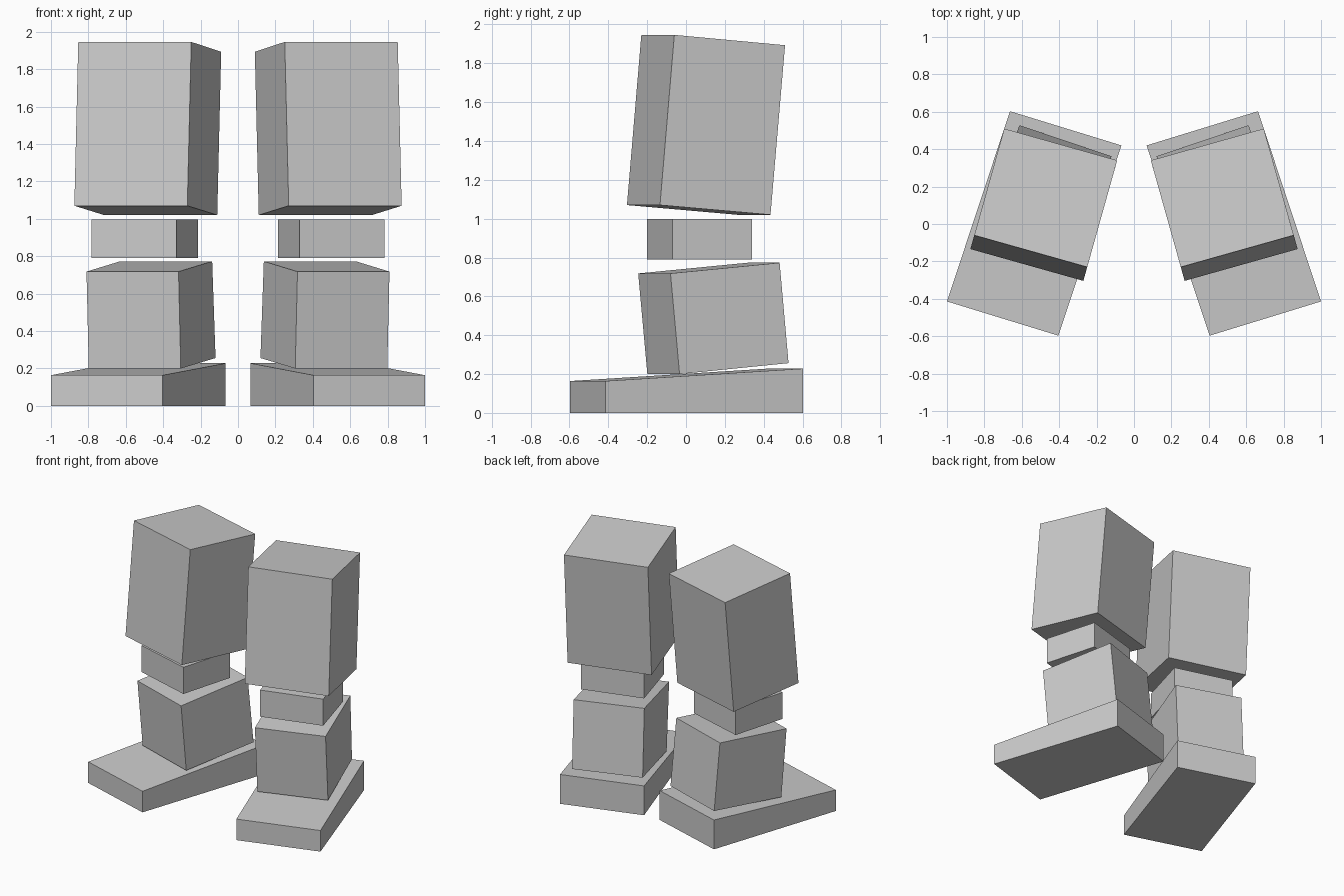
import bpy
import bmesh
from mathutils import Vector

if "Cube" in bpy.data.objects:
    bpy.data.objects.remove(bpy.data.objects["Cube"])


def block(name, side_profile, width):
    """Extrude an inner-side outline outwards along width; mirror for the other leg."""
    bm = bmesh.new()
    face = bm.faces.new([bm.verts.new(p) for p in side_profile])
    out = bmesh.ops.extrude_face_region(bm, geom=[face], use_keep_orig=True)
    moved = [g for g in out["geom"] if isinstance(g, bmesh.types.BMVert)]
    bmesh.ops.translate(bm, verts=moved, vec=Vector(width))
    bmesh.ops.recalc_face_normals(bm, faces=bm.faces[:])
    mesh = bpy.data.meshes.new(name)
    bm.to_mesh(mesh)
    bm.free()
    obj = bpy.data.objects.new(name, mesh)
    bpy.context.collection.objects.link(obj)
    obj.modifiers.new("Mirror", "MIRROR").use_mirror_merge = False


# Outlines run front bottom, back bottom, back top, front top
# Wedge-topped feet, turned outwards
block("foot", [(0.404, -0.597, 0), (0.067, 0.42, 0),
               (0.067, 0.42, 0.228), (0.404, -0.597, 0.164)], (0.596, 0.183, 0))

# Shins, leaning forwards
block("shin", [(0.306, -0.199, 0.2), (0.12, 0.362, 0.256),
               (0.138, 0.316, 0.773), (0.318, -0.246, 0.718)], (0.492, 0.166, 0))

# Upright knee blocks
block("knee", [(0.33, -0.2, 0.79), (0.214, 0.21, 0.79),
               (0.214, 0.21, 0.997), (0.33, -0.2, 0.997)], (0.452, 0.13, 0))

# Thighs, leaning backwards
block("thigh", [(0.271, -0.304, 1.07), (0.111, 0.265, 1.02),
                (0.09, 0.34, 1.893), (0.25, -0.23, 1.946)], (0.604, 0.17, 0))
